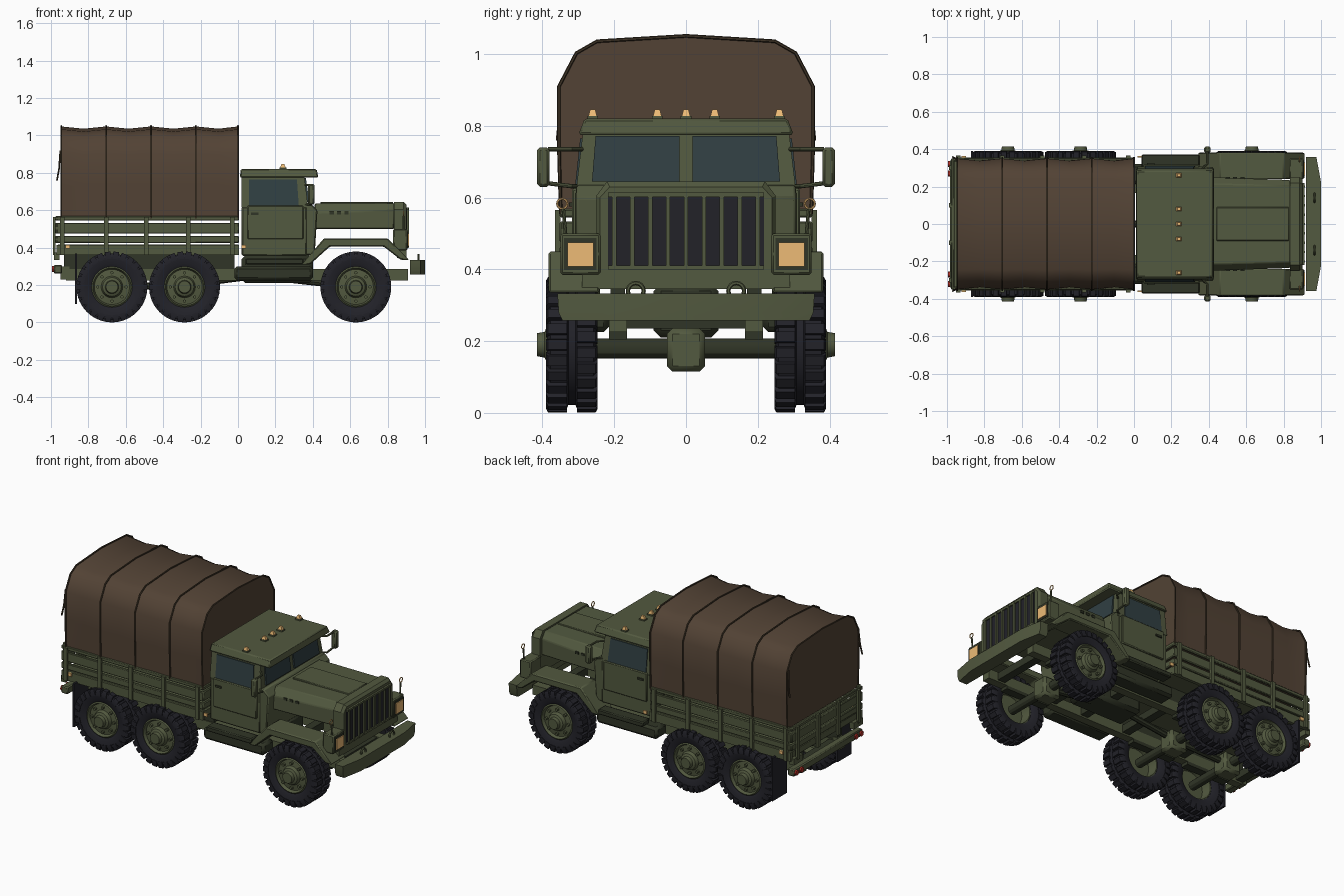
import bpy, bmesh, math
from mathutils import Matrix, Vector

if "Cube" in bpy.data.objects:
    bpy.data.objects.remove(bpy.data.objects["Cube"])


def mat(name, r, g, b):
    m = bpy.data.materials.new(name)
    m.diffuse_color = (r, g, b, 1)
    m.use_nodes = True
    m.node_tree.nodes["Principled BSDF"].inputs["Base Color"].default_value = m.diffuse_color
    return m


OLIVE = mat("olive_paint", .085, .10, .05)
DARK = mat("dark_olive", .03, .036, .02)
CANVAS = mat("brown_canvas", .085, .055, .035)
ROPE = mat("rope", .05, .035, .02)
RUBBER = mat("rubber", .016, .016, .022)
GLASS = mat("dark_glass", .03, .05, .055)
AMBER = mat("amber_lens", .85, .5, .18)
RED = mat("red_lens", .45, .03, .02)


def add_loft(bm, rings, wrap=False):
    """Skin closed rings of points; cap both ends unless wrapped round."""
    vs = [[bm.verts.new(p) for p in r] for r in rings]
    n = len(vs[0])
    for a, b in zip(vs, vs[1:] + vs[:1] if wrap else vs[1:]):
        for i in range(n):
            bm.faces.new((a[i], a[(i + 1) % n], b[(i + 1) % n], b[i]))
    if not wrap:
        bm.faces.new(vs[0])
        bm.faces.new(vs[-1])


def finish(name, bm, material, mirror=False, bevel=0, angle=30):
    bmesh.ops.remove_doubles(bm, verts=bm.verts, dist=1e-5)
    bmesh.ops.dissolve_degenerate(bm, edges=bm.edges, dist=1e-6)
    bmesh.ops.recalc_face_normals(bm, faces=bm.faces)
    me = bpy.data.meshes.new(name)
    bm.to_mesh(me)
    bm.free()
    me.materials.append(material)
    ob = bpy.data.objects.new(name, me)
    bpy.context.collection.objects.link(ob)
    bpy.ops.object.select_all(action='DESELECT')
    ob.select_set(True)
    bpy.context.view_layer.objects.active = ob
    bpy.ops.object.shade_smooth_by_angle(angle=math.radians(angle))
    if bevel:
        b = ob.modifiers.new("bevel", 'BEVEL')
        b.width, b.segments = bevel, 1
    if mirror:
        m = ob.modifiers.new("mirror", 'MIRROR')
        m.use_axis = (False, True, False)
    return ob


def loft(name, rings, material, wrap=False, **kw):
    bm = bmesh.new()
    add_loft(bm, rings, wrap)
    return finish(name, bm, material, **kw)


def frustum(name, lo, z0, hi, z1, material, **kw):
    rect = lambda r, z: [(r[0], r[2], z), (r[1], r[2], z), (r[1], r[3], z), (r[0], r[3], z)]
    return loft(name, [rect(lo, z0), rect(hi, z1)], material, **kw)


def box(name, x0, x1, y0, y1, z0, z1, material, **kw):
    return frustum(name, (x0, x1, y0, y1), z0, (x0, x1, y0, y1), z1, material, **kw)


def side_prism(name, pts, y0, y1, material, **kw):
    return loft(name, [[(x, y, z) for x, z in pts] for y in (y0, y1)], material, **kw)


def tube(name, pts, r, material, n=8, wrap=False, **kw):
    pts = [Vector(p) for p in pts]
    rings = []
    for i, p in enumerate(pts):
        nxt = pts[(i + 1) % len(pts)] if wrap else pts[min(i + 1, len(pts) - 1)]
        d = (nxt - pts[i - 1 if wrap else max(i - 1, 0)]).normalized()
        u = d.cross(Vector((1, 0, 0)) if abs(d.x) < .9 else Vector((0, 0, 1))).normalized()
        v = d.cross(u)
        rings.append([p + r * (math.cos(t) * u + math.sin(t) * v)
                      for t in (2 * math.pi * k / n for k in range(n))])
    return loft(name, rings, material, wrap=wrap, **kw)


def ring(name, c, R, r, material, **kw):
    pts = [(c[0], c[1] + R * math.cos(k * math.pi / 8), c[2] + R * math.sin(k * math.pi / 8)) for k in range(16)]
    return tube(name, pts, r, material, n=6, wrap=True, **kw)


def lathe(bm, prof, n=40):
    add_loft(bm, [[(r * math.cos(2 * math.pi * k / n), y, r * math.sin(2 * math.pi * k / n))
                   for r, y in prof] for k in range(n)], wrap=True)


# wheels: tyre with two staggered rows of tread blocks, rim with hub and bolts
bm = bmesh.new()
lathe(bm, [(.105, .055), (.125, .066), (.16, .069), (.178, .06), (.178, .014), (.168, .01), (.168, -.01),
           (.178, -.014), (.178, -.06), (.16, -.069), (.125, -.066), (.105, -.055)])
for side in (1, -1):
    for k in range(26):
        R = Matrix.Rotation(2 * math.pi * (k + (side > 0) / 2) / 26, 3, 'Y')
        add_loft(bm, [[R @ Vector((s * w, side * y, r)) for s, y in ((-1, .014), (1, .014), (1, yo), (-1, yo))]
                      for r, w, yo in ((.15, .016, .072), (.178, .016, .072), (.189, .014, .066))])
tyre = finish("tyre", bm, RUBBER)
bm = bmesh.new()
lathe(bm, [(.108, -.052), (.112, .055), (.102, .063), (.094, .045), (.058, .05), (.05, .07), (.036, .076),
           (.032, .097), (0, .097), (0, .01), (.095, .01), (.1, -.052)], 32)
for k in range(8):
    M = Matrix.Translation((.076 * math.cos(k * math.pi / 4), .052, .076 * math.sin(k * math.pi / 4)))
    bmesh.ops.create_cone(bm, cap_ends=True, segments=6, radius1=.009, radius2=.009, depth=.022,
                          matrix=M @ Matrix.Rotation(math.pi / 2, 4, 'X'))
rim = finish("rim", bm, OLIVE)
first = True
for x in (.63, -.286, -.674):
    for s in (1, -1):
        for src in (tyre, rim):
            ob = src if first else src.copy()
            if not first:
                bpy.context.collection.objects.link(ob)
            ob.location = (x, s * .318, .19)
            ob.rotation_euler.z = 0 if s > 0 else math.pi
        first = False
    # axle and differential of each wheel pair
    tube("axle", [(x, -.3, .18), (x, .3, .18)], .028, DARK, n=12)
    box("differential", x - .06, x + .06, -.053, .053, .115, .235, OLIVE, bevel=.015)
    box("leaf_spring", x - .15, x + .15, .165, .215, .205, .225, DARK, mirror=True)

# chassis
box("chassis_rail", -.92, .91, .165, .215, .225, .285, OLIVE, mirror=True)
for x in (-.9, -.48, -.08, .22, .45, .82):
    box("cross_member", x - .025, x + .025, -.17, .17, .235, .28, DARK)
tube("drive_shaft", [(-.67, 0, .19), (-.29, 0, .2), (.1, 0, .25), (.63, 0, .19)], .018, DARK)
box("gearbox", .02, .4, -.09, .09, .21, .36, DARK, bevel=.02)
box("side_tank", -.02, .4, .215, .32, .225, .3, DARK, mirror=True, bevel=.015)
box("running_board", .04, .35, .3, .372, .31, .342, DARK, mirror=True, bevel=.006)
box("mud_flap", -.872, -.86, .25, .39, .1, .37, RUBBER, mirror=True)

# front bumper with tow rings
plan = [(.92, -.355), (.975, -.355), (1.0, -.22), (1.0, .22), (.975, .355), (.92, .355)]
loft("front_bumper", [[(x, y * w, z) for x, y in plan] for z, w in ((.257, .97), (.28, 1), (.333, 1.01))], OLIVE)
for s in (1, -1):
    ring("tow_ring", (.965, s * .14, .34), .022, .006, OLIVE)

# fenders, headlights and marker poles
side_prism("fender", [(.34, .31), (.46, .45), (.80, .45), (.915, .335), (.87, .335), (.78, .405), (.49, .405),
                      (.385, .31)], .24, .383, OLIVE, mirror=True, bevel=.006)
box("headlight_box", .83, .905, .238, .35, .385, .5, OLIVE, mirror=True, bevel=.006)
box("headlight_frame", .905, .909, .25, .34, .398, .487, DARK, mirror=True)
box("headlight_lens", .909, .914, .258, .33, .408, .475, AMBER, mirror=True)
tube("marker_pole", [(.885, .335, .49), (.885, .342, .57)], .005, OLIVE, mirror=True)
ring("marker_ring", (.885, .345, .583), .014, .003, AMBER, mirror=True)
box("front_beam", .85, .9, -.29, .29, .345, .395, OLIVE)


# hood and grille share a chamfered section
def section(x, w, z0, z1, z2, w2):
    return [(x, -w, z0), (x, -w, z1), (x, -w2, z2), (x, w2, z2), (x, w, z1), (x, w, z0)]


loft("hood", [section(.41, .25, .5, .585, .635, .215), section(.835, .235, .5, .6, .64, .205)], OLIVE, bevel=.005)
box("hood_ridge", .44, .83, -.09, .09, .63, .645, OLIVE, bevel=.004)
for x in (.49, .53, .57):
    box("hood_vent", x, x + .022, .24, .25, .578, .592, DARK, mirror=True)
loft("grille_shell", [section(.835, .25, .39, .605, .645, .22), section(.885, .25, .39, .605, .645, .22),
                      section(.9, .24, .395, .6, .63, .213)], OLIVE)
box("grille_panel", .895, .904, -.218, .218, .402, .612, RUBBER)
for k in range(9):
    y = -.2 + k * .05
    box("grille_bar", .9, .914, y - .006, y + .006, .4, .615, OLIVE)
for z in (.405, .608):
    box("grille_crossbar", .9, .912, -.218, .218, z - .006, z + .006, OLIVE)

# cab
box("cab_body", .02, .37, -.308, .308, .355, .62, OLIVE, bevel=.008)
side_prism("cowl", [(.36, .36), (.41, .36), (.425, .6), (.39, .635), (.36, .635)], -.305, .305, OLIVE, bevel=.006)
frustum("cab_upper", (.02, .375, -.307, .307), .615, (.02, .355, -.287, .287), .785, OLIVE)
frustum("cab_roof", (.01, .43, -.3, .3), .775, (.015, .42, -.283, .283), .82, OLIVE, bevel=.006)
side_prism("door", [(.05, .445), (.35, .445), (.35, .625), (.05, .625)], .3, .318, OLIVE, mirror=True, bevel=.005)
box("door_handle", .07, .11, .318, .326, .575, .587, DARK, mirror=True)
frustum("side_window", (.06, .325, .29, .31), .625, (.06, .315, .276, .295), .765, GLASS, mirror=True)
frustum("windshield", (.35, .381, .018, .262), .645, (.35, .363, .018, .252), .772, GLASS, mirror=True)
for y in (-.26, -.08, 0, .08, .26):
    box("roof_lamp_base", .222, .258, y - .015, y + .015, .818, .828, OLIVE)
    frustum("roof_lamp", (.225, .255, y - .012, y + .012), .826, (.232, .248, y - .007, y + .007), .846, AMBER)

# mirrors on bent arms
box("mirror", .375, .41, .38, .415, .63, .74, OLIVE, mirror=True, bevel=.008)
tube("mirror_arm", [(.36, .29, .735), (.392, .32, .735), (.392, .385, .735)], .006, OLIVE, mirror=True)
tube("mirror_arm_lower", [(.36, .3, .632), (.392, .32, .632), (.392, .385, .64)], .006, OLIVE, mirror=True)

# cargo bed with slatted sides
box("bed_floor", -.965, .005, -.345, .345, .37, .418, OLIVE, bevel=.006)
box("bed_sill", -.97, .005, .335, .355, .36, .415, OLIVE, mirror=True)
for z0, z1 in ((.425, .463), (.475, .533), (.545, .568)):
    box("side_slat", -.97, .005, .335, .352, z0, z1, OLIVE, mirror=True, bevel=.004)
    box("tail_slat", -.978, -.96, -.35, .35, z0, z1, OLIVE, bevel=.004)
    box("head_slat", -.01, .006, -.35, .35, z0, z1, OLIVE, bevel=.004)
for x in (-.94, -.705, -.49, -.265, -.03):
    box("side_stake", x - .012, x + .012, .35, .365, .36, .565, OLIVE, mirror=True)
for y in (.1, .3):
    box("tail_stake", -.99, -.976, y - .012, y + .012, .36, .565, OLIVE, mirror=True)
box("bed_bearer", -.93, -.02, .17, .21, .28, .37, DARK, mirror=True)
for x in (-.91, .03):
    box("side_marker_lamp", x - .012, x + .012, .355, .364, .395, .415, AMBER, mirror=True)

# rear bumper and lamps
box("rear_bumper", -.985, -.94, -.34, .34, .262, .308, OLIVE, bevel=.006)
box("rear_bumper_bracket", -.95, -.9, .165, .215, .23, .3, OLIVE, mirror=True)
box("tail_lamp_housing", -.985, -.955, .25, .34, .335, .375, OLIVE, mirror=True)
for y in (.27, .32):
    tube("tail_lamp", [(-.98, y, .285), (-.994, y, .285)], .016, RED, n=12, mirror=True)

# canvas cover sagging between hoops
half = [(.345, .555), (.35, .73), (.35, .91), (.302, 1.0), (.245, 1.033), (0, 1.048)]
arch = half + [(-y, z) for y, z in reversed(half[:-1])]
hoops = [-.945, -.705, -.465, -.225, .0]
rings = []
for i, x in enumerate(hoops):
    rings.append([(x, y, z) for y, z in arch])
    if i < 4:
        rings.append([(x + .12, y * (.965 if .6 < z < 1 else .985), z - .012 * (z > .8)) for y, z in arch])
loft("canvas_cover", rings, CANVAS, angle=40)
for x in hoops:
    tube("canvas_hoop", [(x, y * 1.012, z + .003 * (z > .95)) for y, z in arch], .005, ROPE, n=6)
tube("tie_rope", [(-.95, .345, .92), (-.957, .352, .82), (-.968, .358, .76)], .005, ROPE, n=6, mirror=True)
